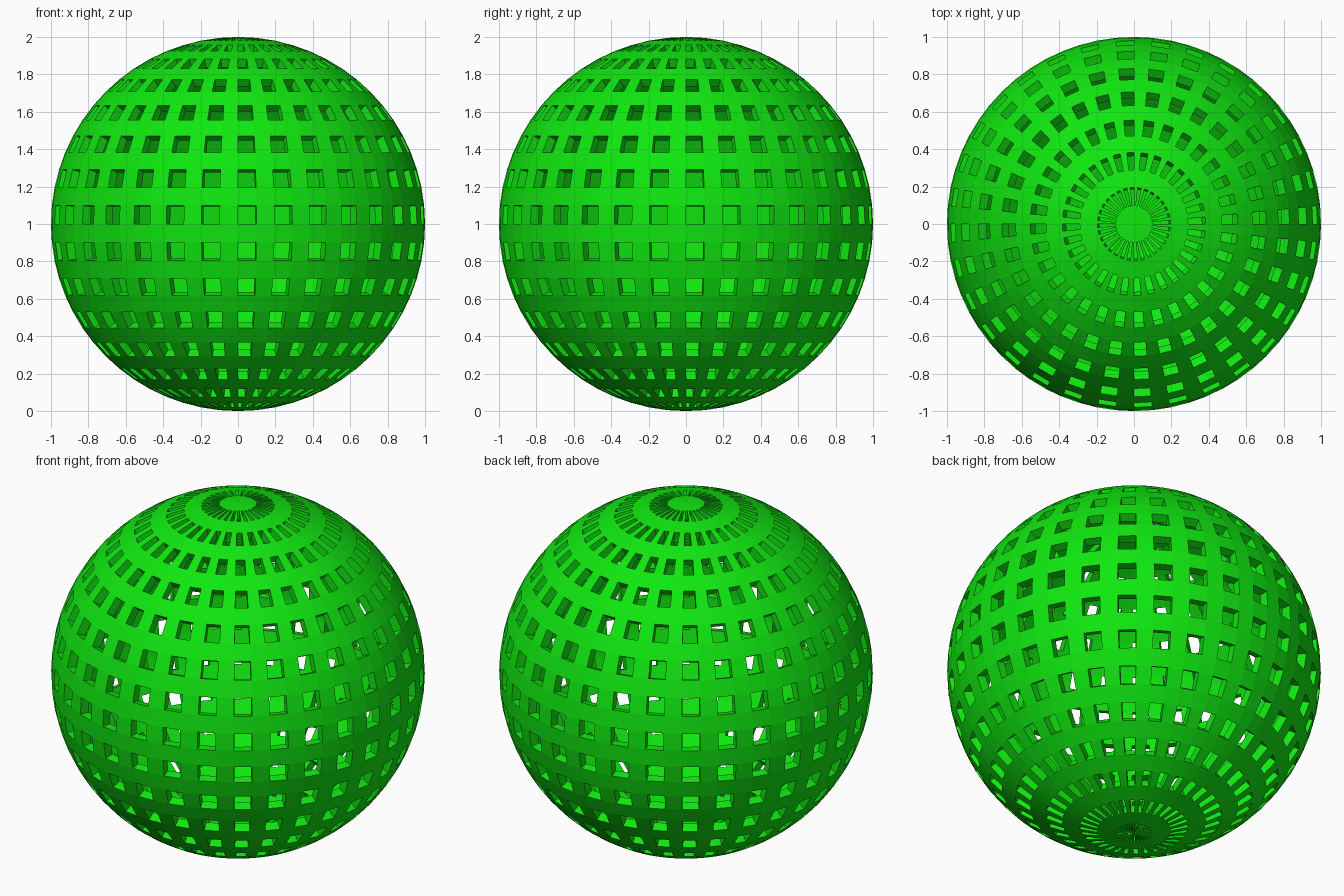
import bpy, bmesh, math

if "Cube" in bpy.data.objects:
    bpy.data.objects.remove(bpy.data.objects["Cube"])

SEGMENTS, RINGS = 64, 32
STEP = math.pi / RINGS          # same angle in both directions

green = bpy.data.materials.new("bright green")
green.diffuse_color = (0.005, 0.8, 0.005, 1)
green.use_nodes = True
green.node_tree.nodes["Principled BSDF"].inputs["Base Color"].default_value = green.diffuse_color

# Sphere shell
bm = bmesh.new()
bmesh.ops.create_uvsphere(bm, u_segments=SEGMENTS, v_segments=RINGS, radius=1)


def is_window(face):
    """Every second face of every second ring is open."""
    c = face.calc_center_median()
    ring = int(math.acos(c.z / c.length) / STEP)
    column = int((math.atan2(c.y, c.x) % math.tau) / STEP)
    return ring % 2 == 1 and column % 2 == 0


# Window openings
bmesh.ops.delete(bm, geom=[f for f in bm.faces if is_window(f)], context='FACES')
bmesh.ops.recalc_face_normals(bm, faces=bm.faces[:])
bm.faces.ensure_lookup_table()
if bm.faces[0].normal.dot(bm.faces[0].calc_center_median()) < 0:
    bmesh.ops.reverse_faces(bm, faces=bm.faces[:])

mesh = bpy.data.meshes.new("lattice_sphere")
bm.to_mesh(mesh)
bm.free()
mesh.materials.append(green)
sphere = bpy.data.objects.new("lattice_sphere", mesh)
sphere.location.z = 1
bpy.context.collection.objects.link(sphere)

# Wall thickness, inwards
shell = sphere.modifiers.new("wall thickness", 'SOLIDIFY')
shell.thickness = 0.05
shell.offset = -1
